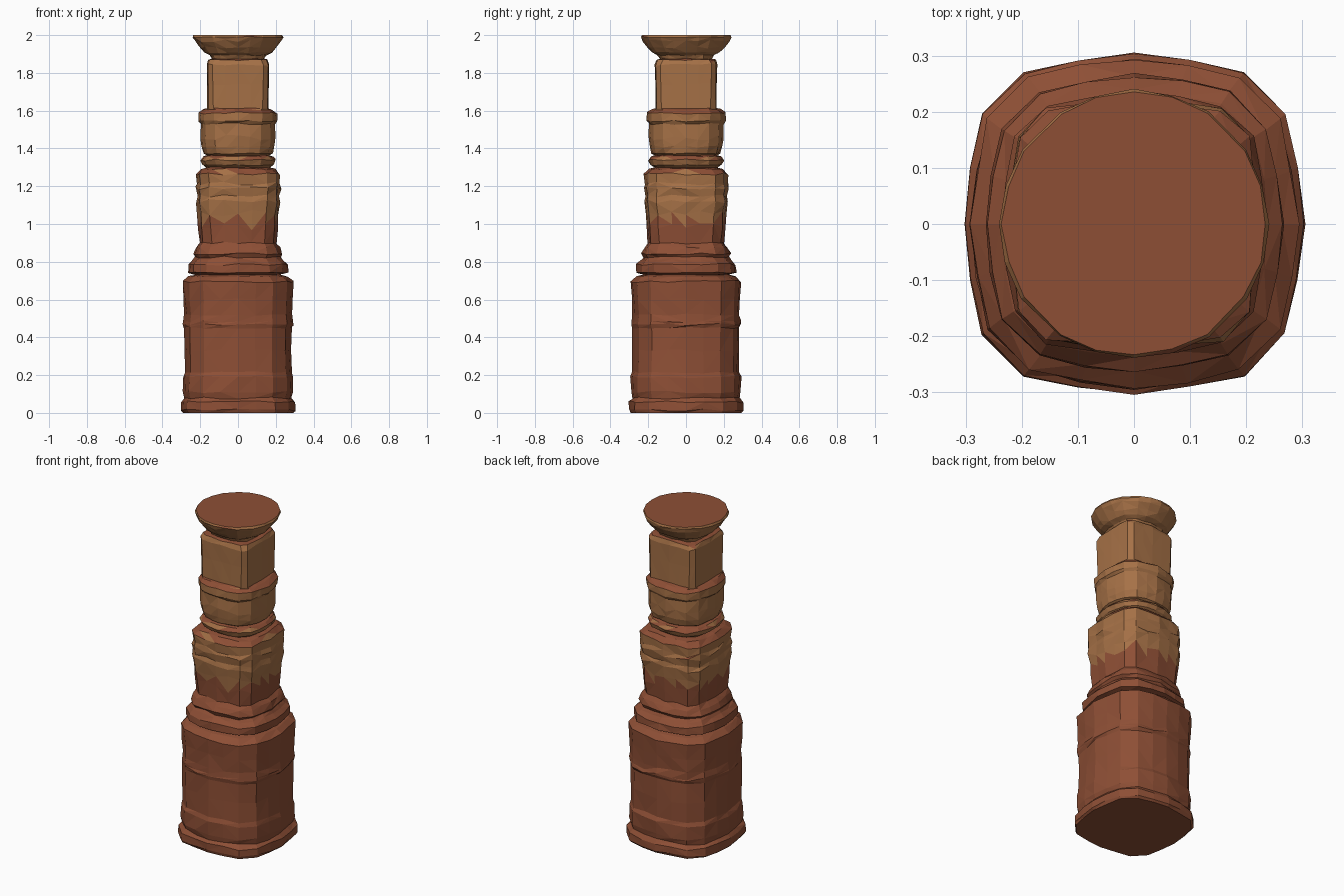
import bpy, bmesh, random
from math import radians, cos, sin
from mathutils import Vector

random.seed(7)


def material(name, rgb):
    m = bpy.data.materials.new(name)
    m.diffuse_color = (*rgb, 1)
    return m


RED = material("red_stone", (0.27, 0.078, 0.036))
TAN = material("tan_stone", (0.38, 0.165, 0.062))


def ring_points(z, w, c, rough=1.0, dz=0.006):
    """Rounded square ring: w = half width, c = corner radius / half width."""
    random.seed(round(z * 1000) + 7)   # same z gives the same ring, so parts meet
    a = 36 + (c - 1.1) * 25
    push = 1 + max(0, 1.15 - c) * 0.28
    pts = []
    for q in range(4):
        axis = Vector((w, 0, 0))
        c1 = Vector((cos(radians(a)), sin(radians(a)), 0)) * w * c
        c2 = Vector((c1.y, c1.x, 0))
        end = Vector((0, w, 0))
        for p in (axis, (axis + c1) / 2 * push, c1, c2, (c2 + end) / 2 * push):
            x, y = p.x, p.y
            for _ in range(q):
                x, y = -y, x
            k = 1 + random.uniform(-0.013, 0.013) * rough
            h = z if z in (0, 2) else z + random.uniform(-dz, dz)
            pts.append((x * k, y * k, h))
    return pts


def carved(name, rings, bottom=False, top=False):
    bm = bmesh.new()
    rows = [[bm.verts.new(p) for p in ring_points(*r)] for r in rings]
    random.seed(len(rings))
    for lo, hi in zip(rows, rows[1:]):
        n = len(lo)
        for i in range(n):
            j = (i + 1) % n
            # random diagonals give the chipped facets
            if random.random() < 0.5:
                tris = ((lo[i], lo[j], hi[j]), (lo[i], hi[j], hi[i]))
            else:
                tris = ((lo[i], lo[j], hi[i]), (lo[j], hi[j], hi[i]))
            for t in tris:
                bm.faces.new(t)
    if bottom:
        bm.faces.new(rows[0][::-1])
    if top:
        bm.faces.new(rows[-1])
    bm.normal_update()
    # lower stone and worn upward faces are red, the rest is tan
    for f in bm.faces:
        f.material_index = int(f.calc_center_median().z > 1.02 and f.normal.z < 0.6)
    me = bpy.data.meshes.new(name)
    bm.to_mesh(me)
    bm.free()
    me.materials.append(RED)
    me.materials.append(TAN)
    ob = bpy.data.objects.new(name, me)
    bpy.context.collection.objects.link(ob)
    return ob


# Foot slab
carved("foot", [(0, .295, 1.10), (.015, .303, 1.10, .7), (.058, .303, 1.10, .7),
                (.078, .284, 1.09)], bottom=True)

# Two stacked blocks of the lower drum
carved("lower_drum", [(.078, .284, 1.09), (.11, .292, 1.09), (.19, .292, 1.09),
                      (.215, .284, 1.09), (.33, .283, 1.09), (.45, .284, 1.09),
                      (.468, .291, 1.09), (.482, .289, 1.09), (.52, .283, 1.10),
                      (.60, .288, 1.09), (.695, .293, 1.09), (.722, .262, 1.08, 1, .004),
                      (.732, .225, 1.08, 1, .002)])

# Sloping collar above the groove
carved("collar", [(.732, .225, 1.08, 1, .002), (.742, .266, 1.09, 1, .003),
                  (.785, .264, 1.09), (.81, .240, 1.10, 1, .005),
                  (.825, .226, 1.10, 1, .005), (.842, .237, 1.11, 1, .005),
                  (.875, .222, 1.12), (.90, .203, 1.14)])

# Rough two-tone middle shaft
carved("middle_shaft", [(.90, .203, 1.14), (.985, .210, 1.15, 1, .02),
                        (1.055, .215, 1.15, 1.3, .02), (1.12, .224, 1.15, 1.5, .01),
                        (1.145, .216, 1.16, 1.5, .01), (1.19, .226, 1.15, 1.5, .01),
                        (1.215, .220, 1.15, 1.5, .01), (1.265, .223, 1.15),
                        (1.29, .198, 1.13, 1, .004), (1.299, .168, 1.08, 1, .002)])

# Narrow ring
carved("narrow_ring", [(1.299, .168, 1.08, 1, .002), (1.312, .190, 1.07, 1, .003),
                       (1.338, .202, 1.06), (1.358, .185, 1.06, 1, .003),
                       (1.364, .165, 1.06, 1, .002)])

# Upper drum with its raised band
carved("upper_drum", [(1.364, .165, 1.06, 1, .002), (1.374, .183, 1.06, 1, .003),
                      (1.41, .193, 1.07), (1.46, .197, 1.07, 1, .015), (1.53, .197, 1.07),
                      (1.545, .209, 1.06, 1, .004), (1.588, .208, 1.07),
                      (1.606, .182, 1.12, 1, .004), (1.612, .163, 1.25, .5, .002)])

# Square neck
carved("neck", [(1.612, .163, 1.25, .5, .002), (1.74, .163, 1.27, .5), (1.845, .165, 1.27, .5),
                (1.868, .158, 1.22, .5, .004), (1.874, .138, 1.12, 1, .002)])

# Flared round cap
carved("cap", [(1.874, .138, 1.12, 1, .002), (1.893, .150, 1.08, 1, .003),
               (1.908, .180, 1.04, 1, .004), (1.935, .204, 1.02),
               (1.97, .230, 1.01, .7), (1.99, .240, 1.0, .7, .003), (2, .235, 1.0, .7)], top=True)
